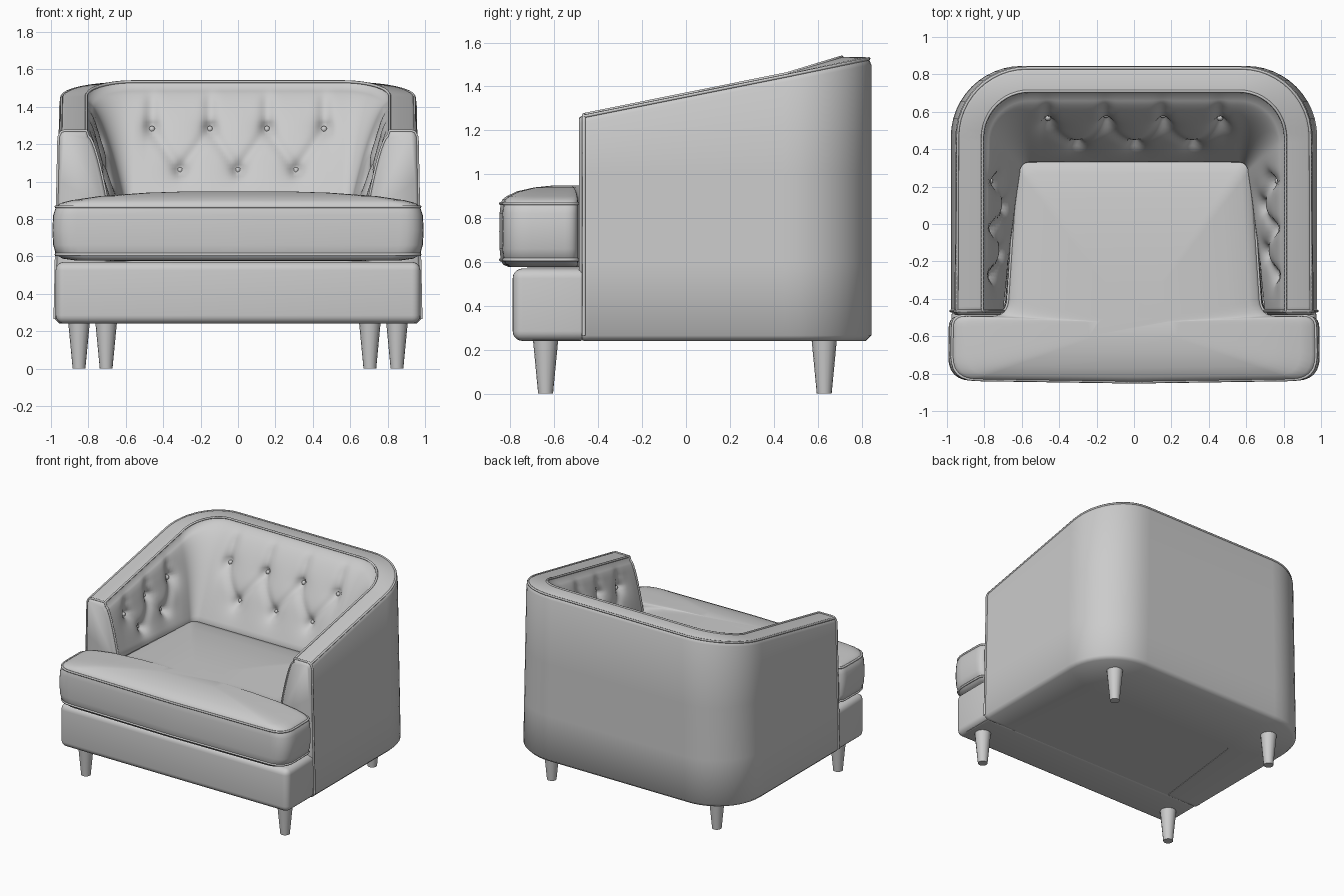
import bpy, bmesh, math
from mathutils import Vector

if "Cube" in bpy.data.objects:
    bpy.data.objects.remove(bpy.data.objects["Cube"])

mat = bpy.data.materials.new("grey_upholstery")
mat.diffuse_color = (0.6, 0.6, 0.6, 1)
mat.use_nodes = True
mat.node_tree.nodes["Principled BSDF"].inputs["Base Color"].default_value = mat.diffuse_color


def lerp(a, b, t):
    return a + (b - a) * t


def finish(name, bm, angle=40):
    bmesh.ops.recalc_face_normals(bm, faces=bm.faces)
    me = bpy.data.meshes.new(name)
    bm.to_mesh(me)
    bm.free()
    ob = bpy.data.objects.new(name, me)
    bpy.context.collection.objects.link(ob)
    me.materials.append(mat)
    bpy.ops.object.select_all(action='DESELECT')
    ob.select_set(True)
    bpy.context.view_layer.objects.active = ob
    bpy.ops.object.shade_smooth_by_angle(angle=math.radians(angle))
    return ob


def piping(name, pts, closed=False, radius=0.008):
    cu = bpy.data.curves.new(name, 'CURVE')
    cu.dimensions = '3D'
    cu.bevel_depth = radius
    cu.bevel_resolution = 1
    sp = cu.splines.new('POLY')
    sp.points.add(len(pts) - 1)
    for p, co in zip(sp.points, pts):
        p.co = (*co, 1)
    sp.use_cyclic_u = closed
    cu.materials.append(mat)
    bpy.context.collection.objects.link(bpy.data.objects.new(name, cu))


def path(s, x0, x1, yb, r, yf=-0.465):
    """Half U plan: s 0-1 arm, 1-2 rounded corner, 2-3 back to the centre."""
    if s <= 1:
        return lerp(x0, x1, s), lerp(yf, yb - r, s)
    if s <= 2:
        a = (s - 1) * math.pi / 2
        return x1 - r + r * math.cos(a), yb - r + r * math.sin(a)
    return (x1 - r) * (3 - s), yb


def outer(s, z, inset=0.0):
    x = 0.98 - 0.025 * (z - 0.24) / 1.2 - inset
    return path(s, x, x, 0.845 - inset, 0.38 - inset)


def top_z(s):
    return 1.275 + 0.2 * (outer(s, 1.3)[1] + 0.45)


def pad_plan(z, zt):
    v = min(1, max(0, (zt - 0.03 - z) / (zt - 0.93)))
    e = v ** 0.65
    return lerp(0.80, 0.70, e), lerp(0.80, 0.61, e), lerp(0.70, 0.33, e), lerp(0.24, 0.05, e)


# Button positions: (along, z) on the back (along = x) and on the arms (along = y)
BACK = [(-0.46, 1.28), (-0.15, 1.28), (0.155, 1.28), (0.46, 1.28),
        (-0.31, 1.06), (0, 1.06), (0.31, 1.06)]
ARM = [(-0.27, 1.11), (-0.02, 1.16), (0.23, 1.21), (-0.15, 0.98), (0.1, 1.02)]


def tuft(a, z, buttons):
    """Depth of the button dimples and of the diagonal pleats between them."""
    d = 0.0
    for i, (bx, bz) in enumerate(buttons):
        d += 0.055 * math.exp(-math.hypot(a - bx, z - bz) / 0.05)
        for cx, cz in buttons[i + 1:]:
            if abs(bz - cz) > 0.08 and abs(bx - cx) < 0.2:
                dx, dz = cx - bx, cz - bz
                t = min(1, max(0, ((a - bx) * dx + (z - bz) * dz) / (dx * dx + dz * dz)))
                q = math.hypot(a - bx - t * dx, z - bz - t * dz)
                d += 0.015 * math.exp(-(q / 0.03) ** 2)
        if bz > 1.08:  # pleat running up to the rail
            d += 0.02 * math.exp(-((a - bx) / 0.035) ** 2) * (z > bz)
    return d


def pad(s, z, sign):
    zt = top_z(s)
    x, y = path(s, *pad_plan(z, zt))
    fade = min(1, max(0, (zt - 0.03 - z) / 0.08))
    if s < 1:
        x += tuft(y, z, ARM) * fade * min(1, (1 - s) * 8, s * 8)
    elif s > 2:
        y += tuft(x * sign, z, BACK) * fade * min(1, (s - 2) * 8)
    return x, y


# Shell: outer wall, top rail and tufted lining swept round the U
def column(s, sign):
    zt = top_z(s)
    pts = [(*outer(s, 0.24, 0.025), 0.24)]
    for z in (0.265, 0.6, 1.0, zt - 0.035):
        pts.append((*outer(s, z), z))
    pts.append((*outer(s, zt, 0.012), zt - 0.008))
    o, i = outer(s, zt, 0.03), path(s, 0.81, 0.81, 0.71, 0.25)
    pts.append((*o, zt))
    pts.append((*i, zt))
    for k in range(33):
        z = lerp(zt - 0.03, 0.84, k / 32)
        pts.append((*pad(s, z, sign), z))
    for z in (0.5, 0.24):
        pts.append((*path(s, *pad_plan(z, zt)), z))
    return [(sign * x, y, z) for x, y, z in pts]


half = [k / 40 for k in range(40)] + [1 + k / 12 for k in range(12)] + [2 + k / 40 for k in range(41)]
cols = [column(s, 1) for s in half] + [column(s, -1) for s in half[-2::-1]]
bm = bmesh.new()
rings = [[bm.verts.new(p) for p in c] for c in cols]
n = len(rings[0])
for a, b in zip(rings, rings[1:]):
    for k in range(n):
        bm.faces.new((a[k], a[(k + 1) % n], b[(k + 1) % n], b[k]))
caps = [bm.faces.new(rings[0]), bm.faces.new(rings[-1])]
bmesh.ops.recalc_face_normals(bm, faces=bm.faces)
bmesh.ops.inset_individual(bm, faces=caps, thickness=0.018, depth=0.022)
finish("tufted_shell", bm, 60)

piping("outer_rail_piping", [c[5] for c in cols])
piping("inner_rail_piping", [c[7] for c in cols])
for side, c in (("right", cols[0]), ("left", cols[-1])):
    piping(side + "_arm_front_piping", c[1:38])

# Buttons
bm = bmesh.new()


def button(co):
    r = bmesh.ops.create_uvsphere(bm, u_segments=10, v_segments=6, radius=0.017)
    bmesh.ops.translate(bm, verts=r["verts"], vec=Vector(co))


for bx, bz in BACK:
    x0, x1, yb, r = pad_plan(bz, 1.533)
    button((bx, yb + tuft(bx, bz, BACK) - 0.008, bz))
for by, bz in ARM:
    s = 0.5
    for _ in range(8):  # find the column that meets this y
        x0, x1, yb, r = pad_plan(bz, top_z(s))
        s = min(1, (by + 0.465) / (yb - r + 0.465))
    x = pad(s, bz, 1)[0] - 0.008
    button((x, by, bz))
    button((-x, by, bz))
finish("tufting_buttons", bm)

# Underside panel filling the plan of the shell
bm = bmesh.new()
plan = [path(s, 0.95, 0.95, 0.815, 0.36, -0.7) for s in half]
plan += [(-x, y) for x, y in plan[-2::-1]]
f = bm.faces.new([bm.verts.new((x, y, 0.243)) for x, y in plan])
ext = bmesh.ops.extrude_face_region(bm, geom=[f])
bmesh.ops.translate(bm, verts=[v for v in ext["geom"] if isinstance(v, bmesh.types.BMVert)], vec=(0, 0, 0.3))
finish("base_panel", bm)

# Padded front rail
bm = bmesh.new()
bmesh.ops.create_cube(bm, size=1)
for v in bm.verts:
    v.co = (v.co.x * 1.95, -0.615 + v.co.y * 0.35, 0.405 + v.co.z * 0.33)
bmesh.ops.bevel(bm, geom=bm.edges[:], offset=0.045, segments=5, profile=0.5, affect='EDGES')
finish("front_rail", bm, 60)


# T-shaped seat cushion
def rounded(corners, steps=6):
    out = []
    for i, (x, y, r) in enumerate(corners):
        p = Vector((x, y))
        a = Vector(corners[i - 1][:2]) - p
        b = Vector(corners[(i + 1) % len(corners)][:2]) - p
        a, b = p + a.normalized() * r, p + b.normalized() * r
        for k in range(steps + 1):
            t = k / steps
            out.append(a * (1 - t) ** 2 + p * 2 * t * (1 - t) + b * t * t)
    return out


right = [(0.0, -0.85, 0.05), (0.99, -0.835, 0.13), (0.985, -0.492, 0.06),
         (0.69, -0.492, 0.09), (0.635, 0.36, 0.05)]
outline = rounded(right + [(-x, y, r) for x, y, r in right[:0:-1]])
mid = Vector((0, -0.53))


def seat_ring(scale, z):
    # shrink by a roughly even margin near the edge, towards the middle further in
    return [(*(mid + (p - mid) * scale), z) for p in outline]


layers = [(0.5, 0.575), (0.88, 0.578), (0.95, 0.588), (0.985, 0.61), (1, 0.66), (1.005, 0.74),
          (1, 0.82), (0.985, 0.866), (0.96, 0.885), (0.9, 0.9), (0.75, 0.922), (0.5, 0.94), (0.25, 0.948)]
bm = bmesh.new()
rings = [[bm.verts.new(p) for p in seat_ring(*l)] for l in layers]
n = len(outline)
for a, b in zip(rings, rings[1:]):
    for k in range(n):
        bm.faces.new((a[k], a[(k + 1) % n], b[(k + 1) % n], b[k]))
bm.faces.new(rings[0])
bm.faces.new(rings[-1])
finish("seat_cushion", bm, 60)
piping("seat_top_piping", seat_ring(0.985, 0.866), True)
piping("seat_bottom_piping", seat_ring(0.985, 0.61), True)

# Tapered legs
for name, lx, ly in (("front", 0.85, -0.64), ("back", 0.705, 0.63)):
    for side, sg in (("right", 1), ("left", -1)):
        bm = bmesh.new()
        bmesh.ops.create_cone(bm, cap_ends=True, segments=16, radius1=0.034, radius2=0.058, depth=0.25)
        bmesh.ops.translate(bm, verts=bm.verts, vec=(sg * lx, ly, 0.125))
        finish(f"{name}_{side}_leg", bm)
